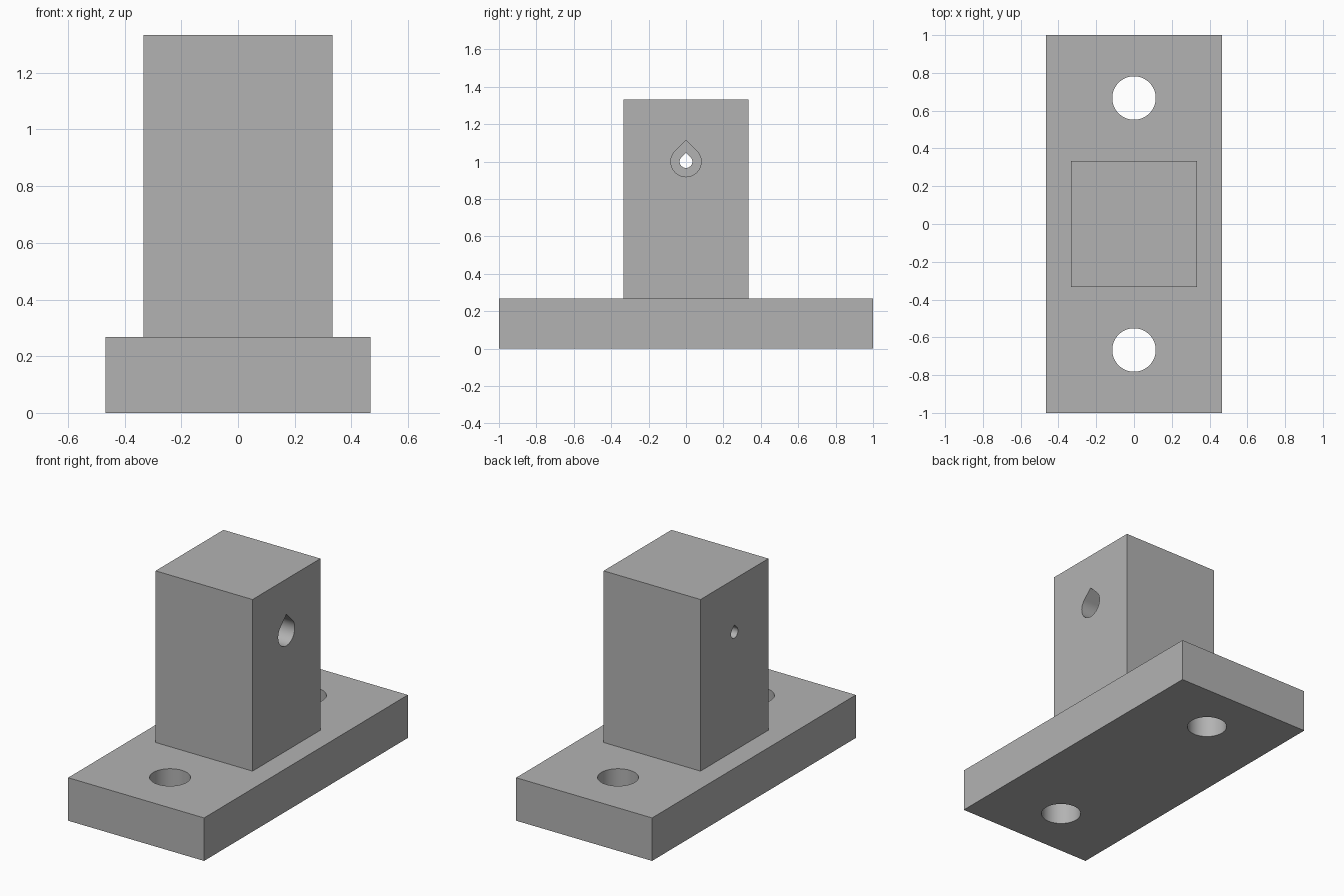
import bpy, math
from mathutils import Matrix

default = bpy.data.objects.get("Cube")
if default:
    bpy.data.objects.remove(default, do_unlink=True)

grey = bpy.data.materials.new("plain grey")
grey.use_nodes = True
grey.diffuse_color = (0.45, 0.45, 0.45, 1)
grey.node_tree.nodes["Principled BSDF"].inputs["Base Color"].default_value = (0.45, 0.45, 0.45, 1)


def prism(name, outline, depth, matrix=Matrix()):
    """Closed solid: a flat outline extruded along local z, then placed."""
    n = len(outline)
    verts = [matrix @ Matrix.Translation((x, y, z)).translation
             for z in (0, depth) for x, y in outline]
    faces = [tuple(reversed(range(n))), tuple(range(n, 2 * n))]
    faces += [(i, (i + 1) % n, (i + 1) % n + n, i + n) for i in range(n)]
    mesh = bpy.data.meshes.new(name)
    mesh.from_pydata(verts, [], faces)
    mesh.materials.append(grey)
    obj = bpy.data.objects.new(name, mesh)
    bpy.context.collection.objects.link(obj)
    return obj


def rectangle(half_x, half_y):
    return [(-half_x, -half_y), (half_x, -half_y), (half_x, half_y), (-half_x, half_y)]


def arc(radius, start, end, steps):
    angles = [math.radians(start + (end - start) * i / steps) for i in range(steps + 1)]
    return [(radius * math.cos(a), radius * math.sin(a)) for a in angles]


def teardrop(radius):
    # Round below, with 45 degree flanks meeting in a point on top
    return arc(radius, 135, 405, 48) + [(0, radius * math.sqrt(2))]


def cut(target, cutter):
    cutter.hide_render = True
    mod = target.modifiers.new("cut", 'BOOLEAN')
    mod.operation = 'DIFFERENCE'
    mod.solver = 'EXACT'
    mod.object = cutter
    bpy.ops.object.select_all(action='DESELECT')
    bpy.context.view_layer.objects.active = target
    target.select_set(True)
    bpy.ops.object.modifier_apply(modifier=mod.name)
    bpy.data.objects.remove(cutter, do_unlink=True)


# Base plate with two vertical screw holes
base_top = 0.267
base = prism("base_plate", rectangle(0.467, 1), base_top)
circle = arc(0.115, 0, 360, 64)[:-1]
for side in (-1, 1):
    cut(base, prism("screw_hole_cutter", circle, 0.5,
                    Matrix.Translation((0, side * 0.667, -0.1))))

# Square post
post = prism("post", rectangle(0.333, 0.333), 1.333 - base_top,
             Matrix.Translation((0, 0, base_top)))

# Teardrop bore along x: wide from the left face, narrow through the rest
along_x = Matrix(((0, 0, 1, 0), (1, 0, 0, 0), (0, 1, 0, 0), (0, 0, 0, 1)))
for radius, start in ((0.081, -0.2), (0.034, -0.5)):
    cut(post, prism("bore_cutter", teardrop(radius), 1,
                    Matrix.Translation((start, 0, 1)) @ along_x))

# Smooth bores, sharp edges
bpy.ops.object.select_all(action='DESELECT')
for obj in (base, post):
    obj.select_set(True)
bpy.context.view_layer.objects.active = post
bpy.ops.object.shade_smooth_by_angle(angle=math.radians(30))
